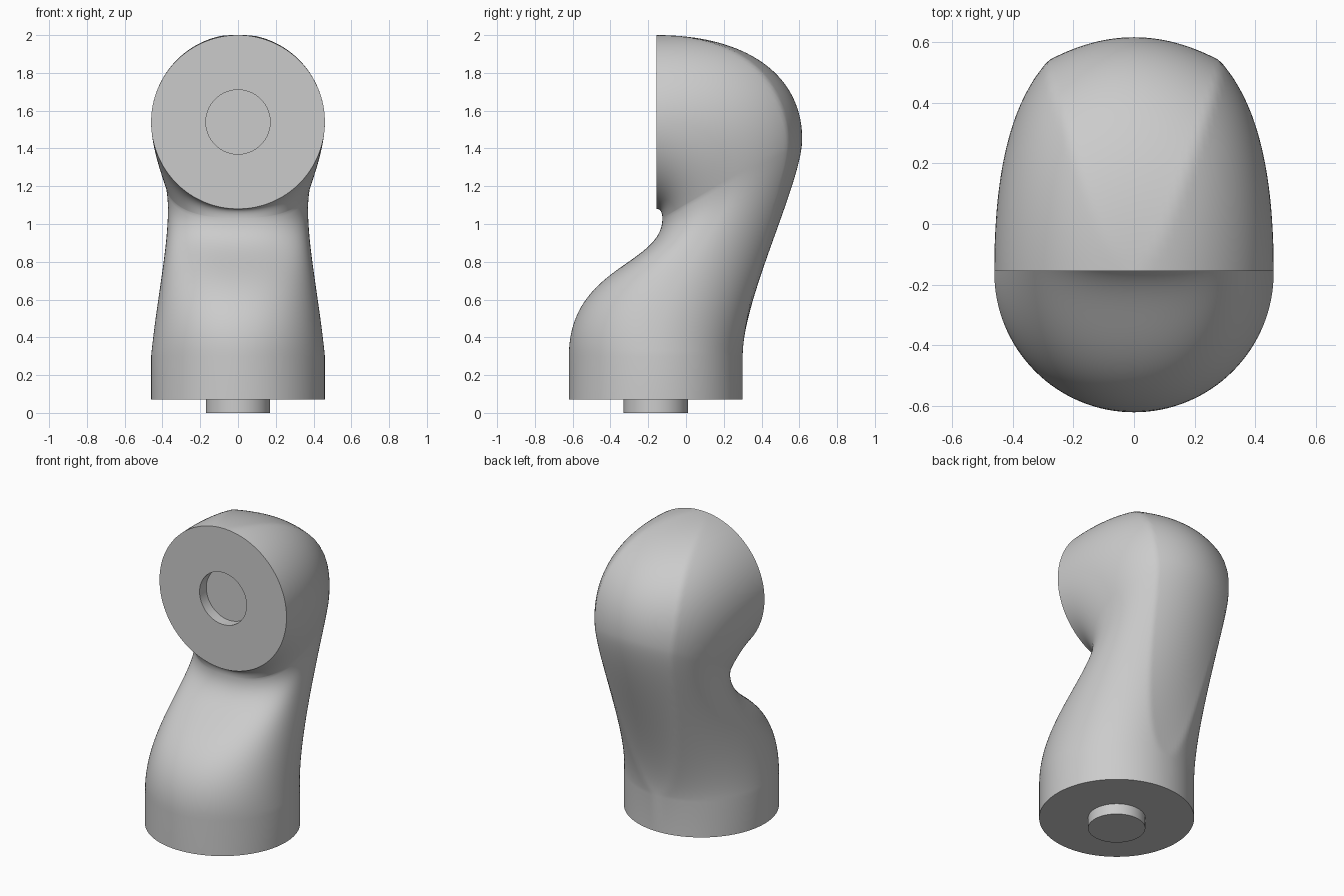
import bpy
import bmesh
from math import sin, cos, pi, tau, radians
from mathutils import Vector

SEGMENTS = 128     # points around each cross-section
STEPS = 40         # sections along each half of the arm
BASE_Y = -0.16     # axis of the base flange
FACE_Y = -0.155    # plane of the front flange
FACE_Z = 1.54      # axis of the front flange
PIN_RADIUS = 0.17
PIN_DEPTH = 0.07

# Bezier control points (y, z) of the edges, and (width,) of the half widths,
# for the rising lower half and the forward-turning upper half of the arm
INNER = [[(-.62, .30), (-.62, .78), (-.125, .78), (-.125, 1.03)],
         [(-.125, 1.03), (-.125, 1.06), (-.135, 1.08), (FACE_Y, 1.08)]]
OUTER = [[(.30, .30), (.30, .61), (.615, 1.22), (.615, 1.45)],
         [(.615, 1.45), (.615, 1.79), (.32, 2), (FACE_Y, 2)]]
WIDTH = [[(.46,), (.42,), (.338,), (.385,)],
         [(.385,), (.43,), (.46,), (.46,)]]


def grey_material():
    mat = bpy.data.materials.new("light grey")
    mat.use_nodes = True
    colour = (0.6, 0.6, 0.6, 1)
    mat.diffuse_color = colour
    shader = next(n for n in mat.node_tree.nodes if n.type == 'BSDF_PRINCIPLED')
    shader.inputs["Base Color"].default_value = colour
    return mat


def bezier(halves, t):
    """Point on a two-piece curve, t running from 0 to 2."""
    half = min(int(t), 1)
    f = t - half
    g = 1 - f
    weights = (g ** 3, 3 * g * g * f, 3 * g * f * f, f ** 3)
    return [sum(w * c for w, c in zip(weights, axis))
            for axis in zip(*halves[half])]


def section(t):
    """Round at both flanges; a domed back with creased edges in between."""
    inner = Vector((0, *bezier(INNER, t)))
    outer = Vector((0, *bezier(OUTER, t)))
    width = bezier(WIDTH, t)[0]
    centre, half = (inner + outer) / 2, (outer - inner) / 2
    blend = max(0, sin(pi * t / 2))
    power = 2 / (2 + 0.5 * blend)
    points = []
    for k in range(SEGMENTS):
        across, depth = sin(tau * k / SEGMENTS), cos(tau * k / SEGMENTS)
        if depth > 0:
            depth = min(depth * (1 + 0.15 * blend),
                        1 - 0.39 * blend * across ** 2)
        else:
            depth = -abs(depth) ** power
            across = abs(across) ** power * (1 if across > 0 else -1)
        points.append(centre + half * depth + Vector((across * width, 0, 0)))
    return points


def socket_ring(y):
    return [Vector((PIN_RADIUS * sin(tau * k / SEGMENTS), y,
                    FACE_Z + PIN_RADIUS * cos(tau * k / SEGMENTS)))
            for k in range(SEGMENTS)]


def loft(name, rings, mat):
    bm = bmesh.new()
    loops = [[bm.verts.new(p) for p in ring] for ring in rings]
    for low, high in zip(loops, loops[1:]):
        for k in range(SEGMENTS):
            n = (k + 1) % SEGMENTS
            bm.faces.new((low[k], low[n], high[n], high[k]))
    bm.faces.new(loops[0])
    bm.faces.new(loops[-1])
    bmesh.ops.recalc_face_normals(bm, faces=bm.faces)
    mesh = bpy.data.meshes.new(name)
    bm.to_mesh(mesh)
    bm.free()
    mesh.materials.append(mat)
    obj = bpy.data.objects.new(name, mesh)
    bpy.context.collection.objects.link(obj)
    finish(obj)


def finish(obj):
    bpy.ops.object.select_all(action='DESELECT')
    obj.select_set(True)
    bpy.context.view_layer.objects.active = obj
    bpy.ops.object.shade_smooth_by_angle(angle=radians(35))


if "Cube" in bpy.data.objects:
    bpy.data.objects.remove(bpy.data.objects["Cube"], do_unlink=True)
grey = grey_material()

# Base collar, curved arm, then the flat front flange with a blind round socket
rings = [[Vector((p.x, p.y, PIN_DEPTH)) for p in section(0)]]
rings += [section(i / STEPS) for i in range(2 * STEPS + 1)]
rings += [socket_ring(FACE_Y), socket_ring(FACE_Y + PIN_DEPTH)]
loft("arm_body", rings, grey)

# Locating pin under the base
bpy.ops.mesh.primitive_cylinder_add(vertices=SEGMENTS, radius=PIN_RADIUS,
                                    depth=PIN_DEPTH,
                                    location=(0, BASE_Y, PIN_DEPTH / 2))
pin = bpy.context.object
pin.name = "base_pin"
pin.data.materials.append(grey)
finish(pin)
